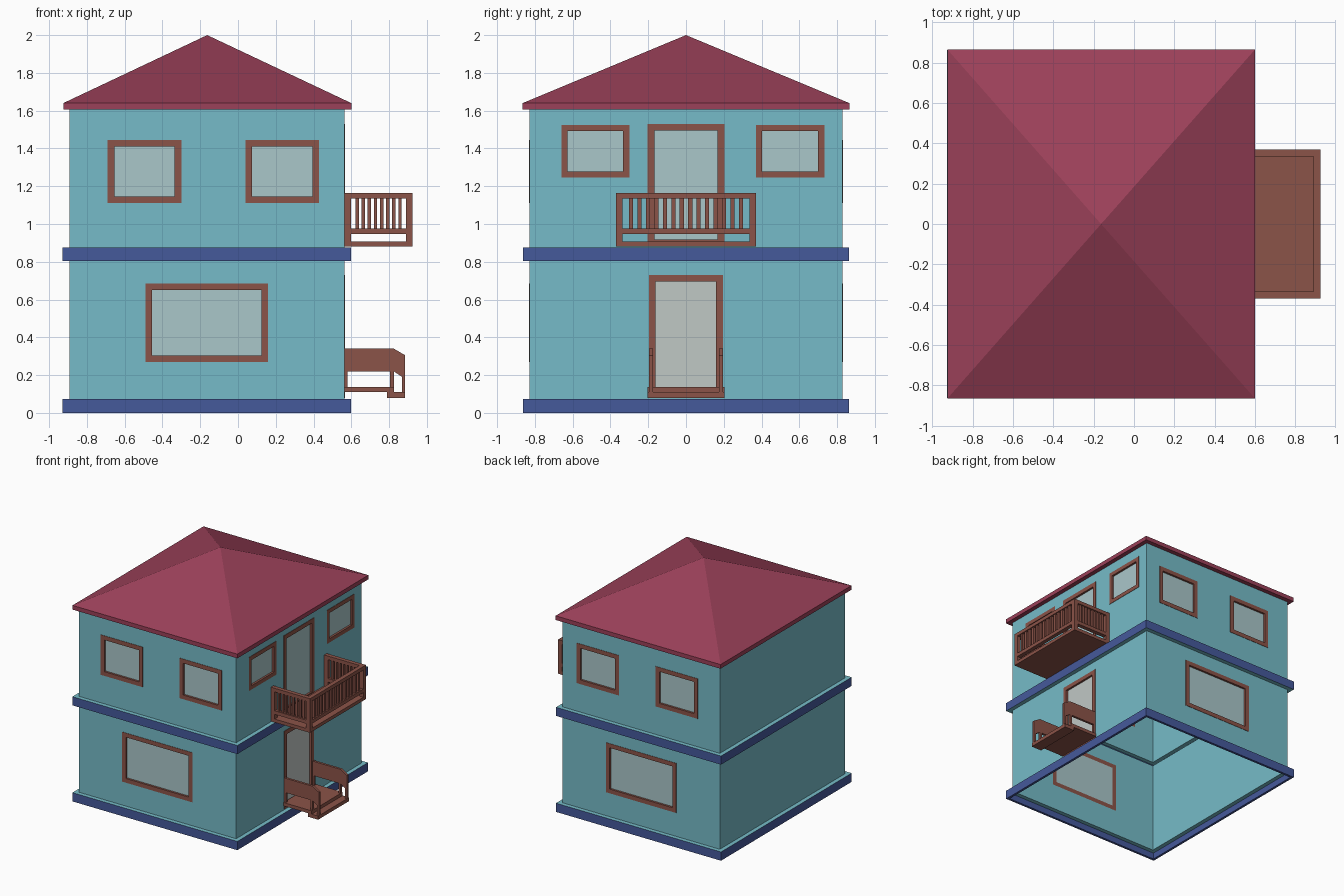
import bpy, bmesh

if "Cube" in bpy.data.objects:
    bpy.data.objects.remove(bpy.data.objects["Cube"])

X0, X1, Y = -0.893, 0.563, 0.828          # outer wall faces
LIP, THICK = 0.035, 0.02                  # ledge overhang, shell thickness


def material(name, rgb):
    m = bpy.data.materials.new(name)
    m.diffuse_color = (*rgb, 1)
    m.use_nodes = True
    m.node_tree.nodes["Principled BSDF"].inputs["Base Color"].default_value = m.diffuse_color
    return m


TEAL = material("teal_wall", (0.18, 0.50, 0.58))
BLUE = material("blue_trim", (0.06, 0.10, 0.33))
RED = material("red_roof", (0.33, 0.052, 0.10))
WOOD = material("brown_wood", (0.26, 0.087, 0.065))
GLASS = material("pale_glass", (0.40, 0.57, 0.59))
DOOR = material("pale_door", (0.53, 0.58, 0.56))


def finish(name, bm, *mats):
    bmesh.ops.recalc_face_normals(bm, faces=bm.faces)
    me = bpy.data.meshes.new(name)
    bm.to_mesh(me)
    bm.free()
    for m in mats:
        me.materials.append(m)
    ob = bpy.data.objects.new(name, me)
    bpy.context.collection.objects.link(ob)
    return ob


def boxes(name, items, mat):
    """One object from axis-aligned boxes (x0, x1, y0, y1, z0, z1)."""
    bm = bmesh.new()
    for x0, x1, y0, y1, z0, z1 in items:
        for v in bmesh.ops.create_cube(bm, size=1)["verts"]:
            v.co = (x1 if v.co.x > 0 else x0,
                    y1 if v.co.y > 0 else y0,
                    z1 if v.co.z > 0 else z0)
    return finish(name, bm, mat)


# House shell: stepped wall section swept around the four corners
t = THICK
section = [(LIP, 0), (LIP, 0.073), (0, 0.073), (0, 0.803), (LIP, 0.803),
           (LIP, 0.875), (0, 0.875), (0, 1.61), (-t, 1.61), (-t, 0.875 - t),
           (LIP - t, 0.875 - t), (LIP - t, 0.803 + t), (-t, 0.803 + t),
           (-t, 0.073 - t), (LIP - t, 0.073 - t), (LIP - t, 0)]
blue_parts = {0, 4, 10, 14, 15}
bm = bmesh.new()
rings = [[bm.verts.new(c) for c in ((X0 - o, -Y - o, z), (X1 + o, -Y - o, z),
                                    (X1 + o, Y + o, z), (X0 - o, Y + o, z))]
         for o, z in section]
for i, ring in enumerate(rings):
    nxt = rings[(i + 1) % len(rings)]
    for k in range(4):
        j = (k + 1) % 4
        f = bm.faces.new((ring[k], ring[j], nxt[j], nxt[k]))
        f.material_index = 1 if i in blue_parts else 0
shell = finish("house_shell", bm, TEAL, BLUE)

# Hip roof with a thin eave
bm = bmesh.new()
low, high = [[bm.verts.new((x, y, z)) for x, y in
              ((-0.925, -0.865), (0.6, -0.865), (0.6, 0.865), (-0.925, 0.865))]
             for z in (1.605, 1.64)]
apex = bm.verts.new((-0.163, 0, 2.0))
bm.faces.new(low)
for k in range(4):
    j = (k + 1) % 4
    bm.faces.new((low[k], low[j], high[j], high[k]))
    bm.faces.new((high[k], high[j], apex))
finish("roof", bm, RED)

# Windows and doors: framed panes set into holes in the walls
holes = []


def opening(name, side, a0, a1, z0, z1, pane=GLASS, w=0.035):
    def box(b0, b1, c0, c1, d0, d1):      # d = depth out of the wall face
        if side == "right":
            return (X1 + d0, X1 + d1, b0, b1, c0, c1)
        if side == "front":
            return (b0, b1, -Y - d1, -Y - d0, c0, c1)
        return (b0, b1, Y + d0, Y + d1, c0, c1)
    d = (-t, 0.003)
    boxes(name + "_frame", [box(a0, a1, z0, z0 + w, *d), box(a0, a1, z1 - w, z1, *d),
                            box(a0, a0 + w, z0 + w, z1 - w, *d),
                            box(a1 - w, a1, z0 + w, z1 - w, *d)], WOOD)
    boxes(name + "_pane", [box(a0 + w, a1 - w, z0 + w, z1 - w, -t, -t + 0.006)], pane)
    holes.append(box(a0, a1, z0, z1, -t - 0.03, 0.03))


for side in ("front", "back"):
    opening(side + "_upper_window_a", side, -0.69, -0.30, 1.11, 1.445)
    opening(side + "_upper_window_b", side, 0.04, 0.43, 1.11, 1.445)
    opening(side + "_lower_window", side, -0.49, 0.16, 0.27, 0.685)
opening("right_window_a", "right", -0.66, -0.30, 1.245, 1.525, w=0.033)
opening("right_window_b", "right", 0.37, 0.733, 1.245, 1.525, w=0.033)
opening("balcony_door", "right", -0.203, 0.203, 0.882, 1.53)
opening("entrance_door", "right", -0.197, 0.195, 0.08, 0.73, DOOR)
cutter = boxes("opening_cutter", holes, None)
cutter.hide_render = True
cutter.hide_set(True)
mod = shell.modifiers.new("openings", "BOOLEAN")
mod.operation, mod.solver, mod.object = "DIFFERENCE", "EXACT", cutter

# Balcony: floor, posts, rails and balusters
bx, by, p = 0.925, 0.37, 0.035
boxes("balcony_floor", [(X1, bx, -by, by, 0.88, 0.908)], WOOD)
posts, rails, bars = [], [], []
for s in (-1, 1):
    y0, y1 = sorted((s * by, s * (by - p)))
    for x in (X1, bx - p):
        posts.append((x, x + p, y0, y1, 0.908, 1.165))
    for z0, z1 in ((0.947, 0.977), (1.135, 1.165)):
        rails.append((X1 + p, bx - p, y0, y1, z0, z1))
    for i in range(8):
        x = X1 + p + (i + 1) * (bx - X1 - 2 * p) / 9
        bars.append((x - 0.009, x + 0.009, y0 + 0.008, y1 - 0.008, 0.977, 1.135))
for z0, z1 in ((0.947, 0.977), (1.135, 1.165)):
    rails.append((bx - p, bx, -by + p, by - p, z0, z1))
for i in range(14):
    y = -by + p + (i + 1) * 2 * (by - p) / 15
    bars.append((bx - p + 0.008, bx - 0.008, y - 0.011, y + 0.011, 0.977, 1.135))
boxes("balcony_posts", posts, WOOD)
boxes("balcony_rails", rails, WOOD)
boxes("balcony_balusters", bars, WOOD)

# Entrance porch: landing, step and side guards
boxes("porch_landing", [(X1, 0.825, -0.205, 0.205, 0.11, 0.138)], WOOD)
boxes("porch_step", [(0.79, 0.885, -0.205, 0.205, 0.08, 0.11)], WOOD)
guard = [(X1, 0.22), (0.825, 0.22), (0.885, 0.18), (0.885, 0.305),
         (0.825, 0.34), (X1, 0.34)]
for s, side in ((-1, "front"), (1, "back")):
    y0, y1 = sorted((s * 0.175, s * 0.195))
    bm = bmesh.new()
    face = bm.faces.new([bm.verts.new((x, y0, z)) for x, z in guard])
    ext = bmesh.ops.extrude_face_region(bm, geom=[face])["geom"]
    bmesh.ops.translate(bm, vec=(0, y1 - y0, 0),
                        verts=[v for v in ext if isinstance(v, bmesh.types.BMVert)])
    finish("porch_guard_" + side, bm, WOOD)
    boxes("porch_posts_" + side, [(X1, 0.58, y0, y1, 0.138, 0.22),
                                  (0.805, 0.825, y0, y1, 0.138, 0.22),
                                  (0.868, 0.885, y0, y1, 0.11, 0.192)], WOOD)
